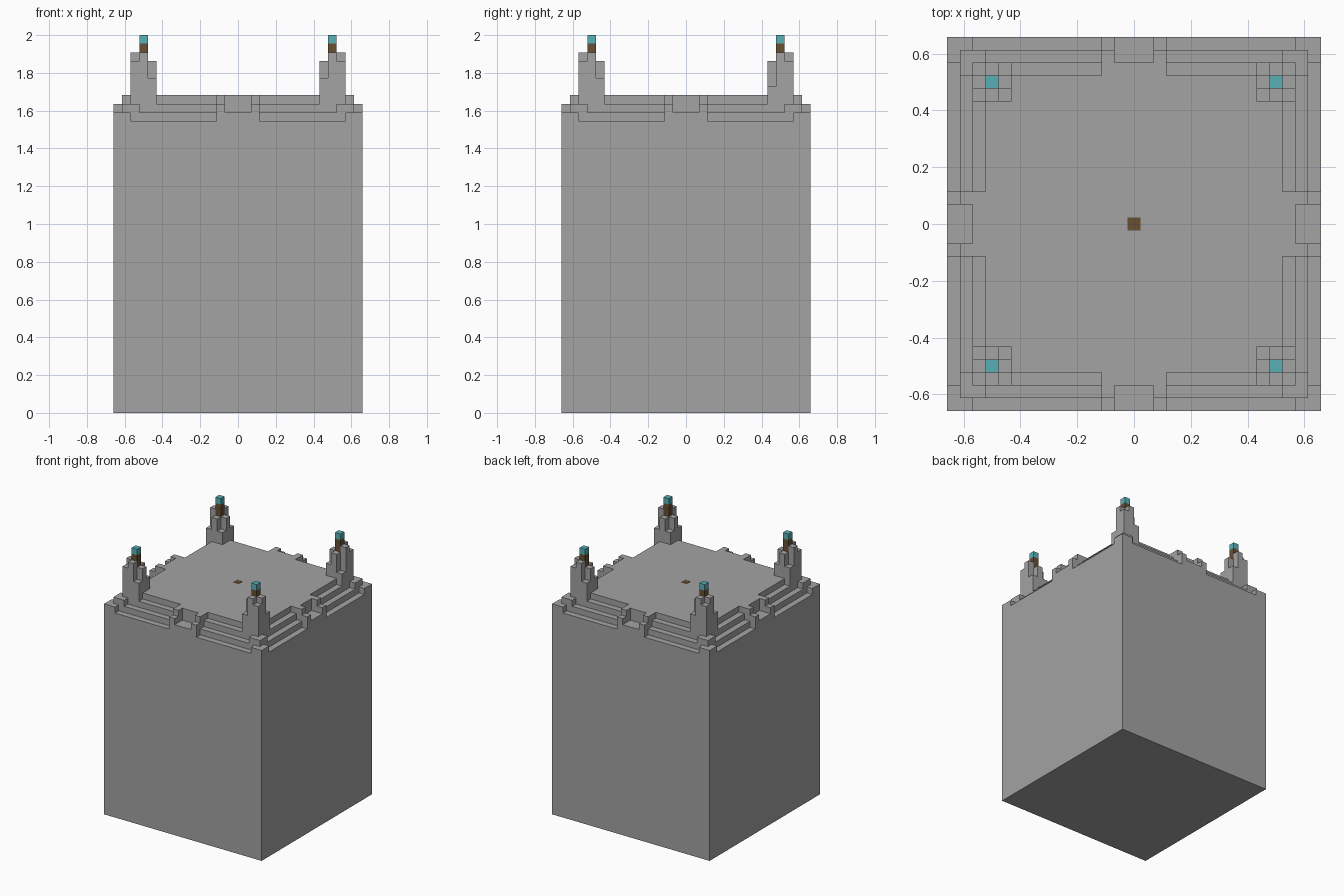
import bpy
import bmesh
from mathutils import Vector

cube = bpy.data.objects.get("Cube")
if cube:
    bpy.data.objects.remove(cube, do_unlink=True)

U = 1 / 22  # block size


def material(name, rgb):
    m = bpy.data.materials.new(name)
    m.use_nodes = True
    color = (*rgb, 1)
    m.diffuse_color = color
    m.node_tree.nodes["Principled BSDF"].inputs["Base Color"].default_value = color
    return m


stone = material("grey stone", (0.366, 0.366, 0.366))
wood = material("brown wood", (0.138, 0.08, 0.034))
flame = material("teal flame", (0.098, 0.434, 0.468))


def blocks(name, boxes, mat):
    """One object from boxes given as (x0, x1, y0, y1, z0, z1) in block units."""
    bm = bmesh.new()
    for x0, x1, y0, y1, z0, z1 in boxes:
        verts = bmesh.ops.create_cube(bm, size=1)["verts"]
        size = Vector((abs(x1 - x0), abs(y1 - y0), z1 - z0)) * U
        mid = Vector((x0 + x1, y0 + y1, z0 + z1)) * U / 2
        for v in verts:
            v.co = v.co * size + mid
    mesh = bpy.data.meshes.new(name)
    bm.to_mesh(mesh)
    bm.free()
    mesh.materials.append(mat)
    obj = bpy.data.objects.new(name, mesh)
    bpy.context.collection.objects.link(obj)


def square(half, z0, z1):
    return (-half, half, -half, half, z0, z1)


def turned(box, turns):
    """Quarter turns of a box about the vertical axis."""
    x0, x1, y0, y1, z0, z1 = box
    for _ in range(turns):
        x0, x1, y0, y1 = -y1, -y0, x0, x1
    return (x0, x1, y0, y1, z0, z1)


# Main body and the stepped tiers leading up to the platform
blocks("body", [square(14.5, 0, 34)], stone)
blocks("lower_step", [square(13.5, 34, 35)], stone)
blocks("upper_step", [square(12.5, 35, 36)], stone)
blocks("platform", [square(11.5, 36, 37)], stone)
blocks("centre_mark", [square(0.5, 37, 37.05)], wood)

# Buttresses flanking a recess in the middle of each side
side = [(-1.5, 1.5, -14.5, -13.5, 34, 35), (-1.5, 1.5, -12.5, -11.5, 36, 37)]
for x in (-2, 2):
    side += [(x - 0.5, x + 0.5, -14.5, -13.5, 34, 36),
             (x - 0.5, x + 0.5, -13.5, -11.5, 35, 37)]
for turn, where in enumerate(("front", "left", "back", "right")):
    blocks(where + "_buttresses", [turned(b, turn) for b in side], stone)

# Column heights around each tower post, keyed by (x, y) distance from centre
heights = {(12, 12): 41, (11, 12): 42, (12, 11): 42, (10, 12): 39,
           (12, 10): 39, (10, 11): 41, (11, 10): 41, (10, 10): 39}

# Corner plinths, towers and torches
for sx, xname in ((1, "left"), (-1, "right")):
    for sy, yname in ((-1, "front"), (1, "back")):
        name = f"{yname}_{xname}_"

        def cell(x, y, z0, z1, r=0.5):
            return (sx * x - r, sx * x + r, sy * y - r, sy * y + r, z0, z1)

        blocks(name + "plinth", [cell(13.5, 13.5, 34, 35, 1),
                                 cell(12.5, 12.5, 35, 36, 1)], stone)
        columns = []
        for (x, y), top in heights.items():
            if (x, y) == (12, 10) and sx > 0 and sy > 0:
                top -= 1  # one worn column
            columns.append(cell(x, y, 36, top))
        blocks(name + "tower", columns, stone)
        blocks(name + "torch_post", [cell(11, 11, 37, 43)], wood)
        blocks(name + "torch_flame", [cell(11, 11, 43, 44)], flame)
